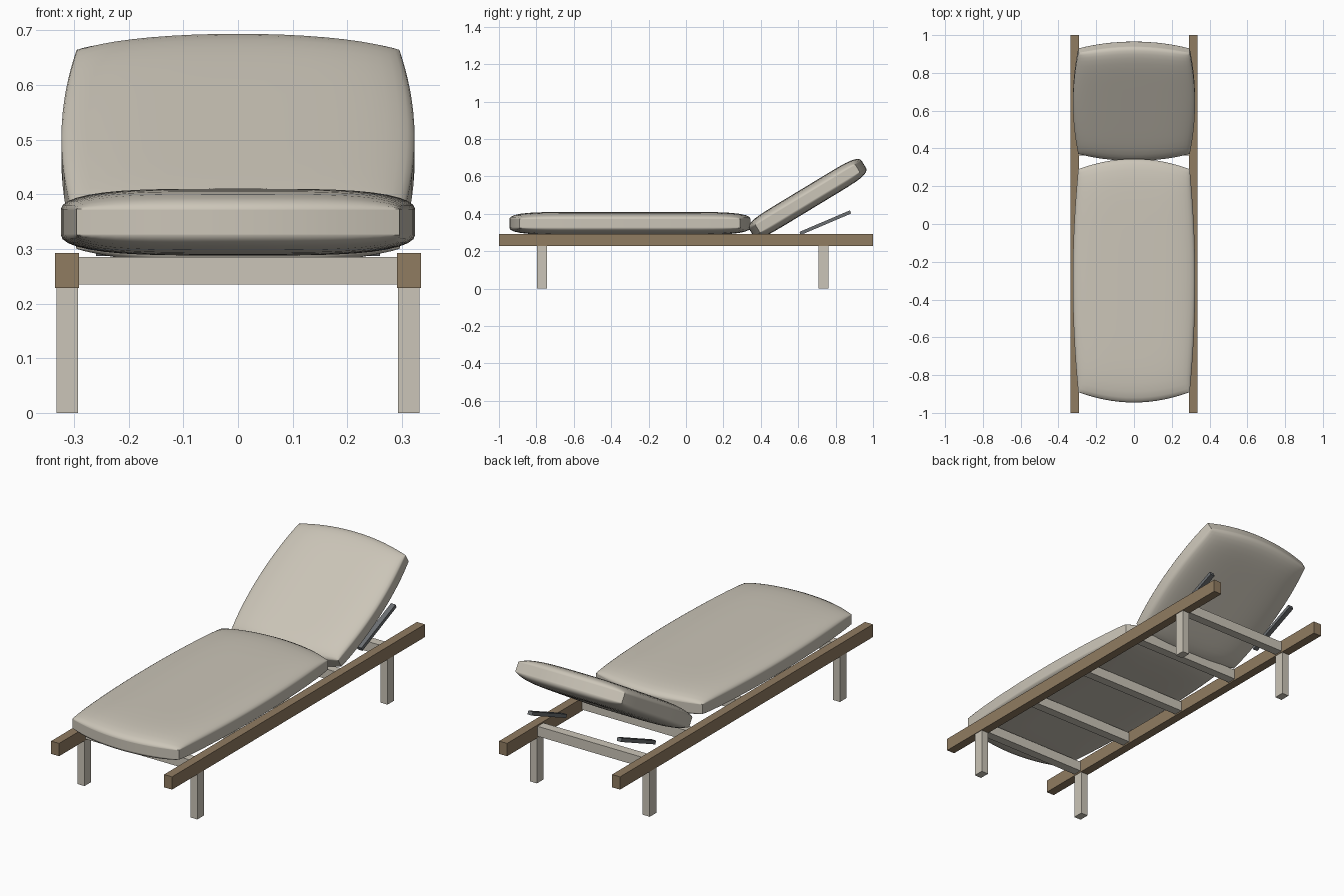
import bpy
import bmesh
from math import sin, pi, radians
from mathutils import Matrix, Vector

default = bpy.data.objects.get("Cube")
if default:
    bpy.data.objects.remove(default, do_unlink=True)


def material(name, rgb):
    mat = bpy.data.materials.new(name)
    mat.use_nodes = True
    mat.diffuse_color = (*rgb, 1)
    mat.node_tree.nodes["Principled BSDF"].inputs["Base Color"].default_value = (*rgb, 1)
    return mat


fabric = material("beige fabric", (0.60, 0.56, 0.48))
painted = material("beige paint", (0.60, 0.56, 0.48))
wood = material("brown wood", (0.28, 0.20, 0.12))
metal = material("grey metal", (0.15, 0.16, 0.17))


def finish(name, bm, mat):
    mesh = bpy.data.meshes.new(name)
    bm.to_mesh(mesh)
    bm.free()
    mesh.materials.append(mat)
    obj = bpy.data.objects.new(name, mesh)
    bpy.context.collection.objects.link(obj)
    return obj


def box(name, centre, size, mat, tilt=0):
    bm = bmesh.new()
    bmesh.ops.create_cube(bm, size=1, matrix=Matrix.Diagonal((*size, 1)))
    obj = finish(name, bm, mat)
    obj.location = centre
    obj.rotation_euler.x = tilt
    return obj


def cushion(name, centre, half_x, half_y, bulge_x, bulge_y, thick, tilt=0):
    """Pillow with bowed sides, a thin upright rim and rounded faces."""
    rim = 0.024
    bm = bmesh.new()
    bmesh.ops.create_cube(bm, size=2)
    bmesh.ops.subdivide_edges(bm, edges=bm.edges[:], cuts=21, use_grid_fill=True)
    for vert in bm.verts:
        u, v = (sin(max(-1, min(1, c)) * pi / 2) for c in vert.co.xy)
        crown = (max(0, 1 - u ** 4) * max(0, 1 - v ** 8)) ** 0.5
        vert.co = Vector((u * (half_x + bulge_x * (1 - v * v)),
                          v * (half_y + bulge_y * (1 - u * u)),
                          vert.co.z * (rim + (thick / 2 - rim) * crown)))
    obj = finish(name, bm, fabric)
    obj.data.shade_smooth()
    obj.data.set_sharp_from_angle(angle=radians(50))
    obj.location = centre
    obj.rotation_euler.x = tilt


# Side rails, legs and backrest struts, one set per side
leg_rows = {"front": -0.77, "back": 0.735}
strut_low, strut_high = Vector((0, 0.61, 0.295)), Vector((0, 0.88, 0.41))
strut_dir = strut_high - strut_low
for side, s in (("left", 1), ("right", -1)):
    box(f"{side}_rail", (s * 0.313, 0, 0.26), (0.044, 2, 0.064), wood)
    for row, y in leg_rows.items():
        box(f"{row}_{side}_leg", (s * 0.3125, y, 0.114), (0.039, 0.052, 0.228), painted)
    middle = (strut_low + strut_high) / 2 + Vector((s * 0.247, 0, 0))
    box(f"{side}_backrest_strut", middle, (0.025, strut_dir.length, 0.018), metal,
        Vector((0, 1, 0)).angle(strut_dir))

# Cross bars between the rails
for i, y in enumerate((-0.77, -0.405, -0.015, 0.385, 0.735)):
    box(f"cross_bar_{i + 1}", (0, y, 0.26), (0.59, 0.045, 0.05), painted)

# Cushions
cushion("seat_cushion", (0, -0.30, 0.349), 0.295, 0.59, 0.029, 0.055, 0.122)
cushion("backrest_cushion", (0, 0.65, 0.482), 0.295, 0.312, 0.028, 0.04, 0.118, radians(31.2))
